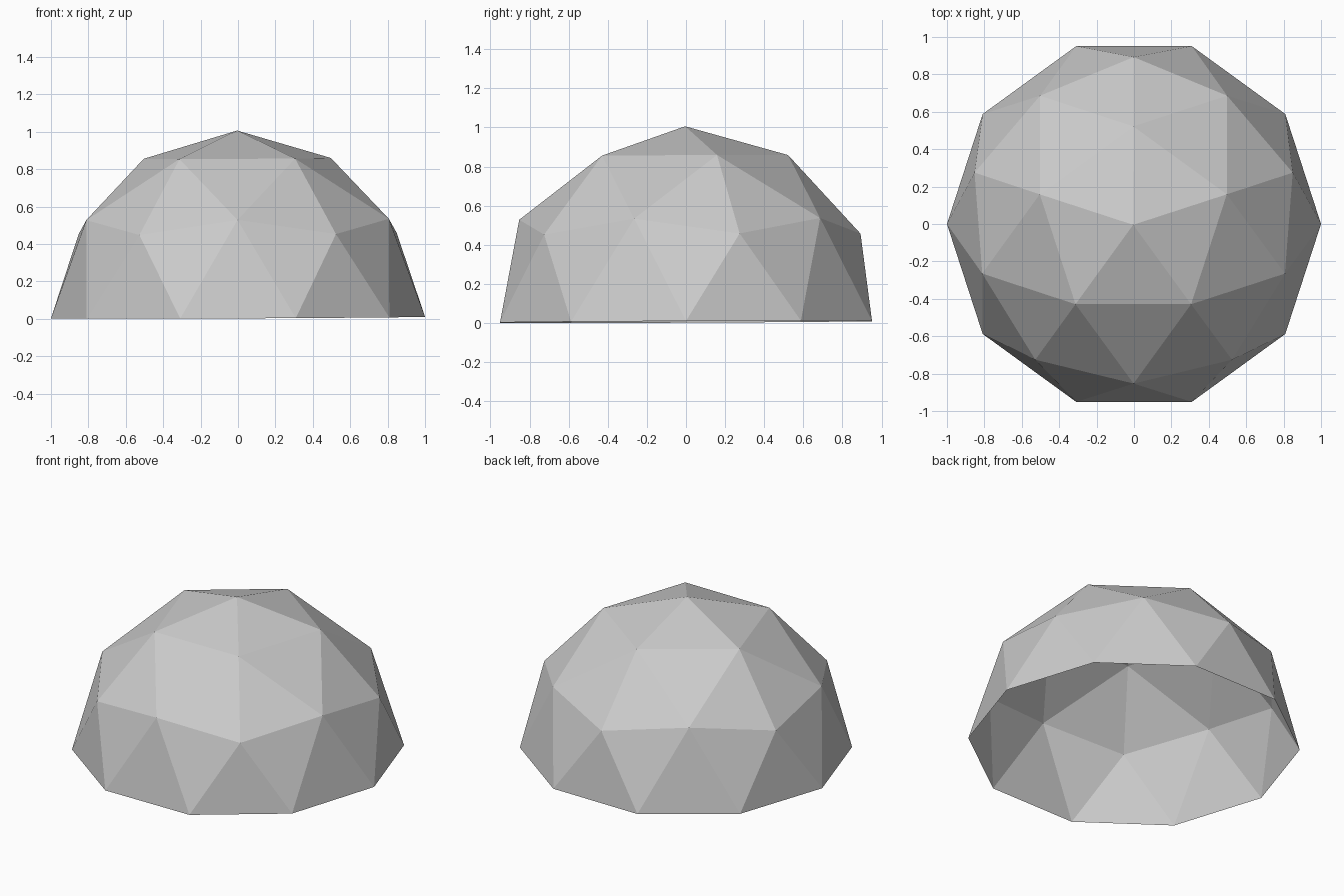
import bpy
import bmesh
from math import radians
from mathutils import Matrix

cube = bpy.data.objects.get("Cube")
if cube:
    bpy.data.objects.remove(cube, do_unlink=True)

# One plain grey for the shell
grey = bpy.data.materials.new("plain grey")
grey.use_nodes = True
colour = (0.6, 0.6, 0.6, 1)
grey.diffuse_color = colour
grey.node_tree.nodes["Principled BSDF"].inputs["Base Color"].default_value = colour

# Two-frequency geodesic sphere, lower half removed to leave an open dome
bm = bmesh.new()
bmesh.ops.create_icosphere(bm, subdivisions=2, radius=1)
lower = [f for f in bm.faces if f.calc_center_median().z < 0]
bmesh.ops.delete(bm, geom=lower, context='FACES')

# Turn a ridge vertex to the back, then lean the dome very slightly
turn = Matrix.Rotation(radians(90), 4, 'Z')
lean = Matrix.Rotation(radians(0.25), 4, 'X') @ Matrix.Rotation(radians(-0.25), 4, 'Y')
bmesh.ops.transform(bm, matrix=lean @ turn, verts=bm.verts)

# Rest the lowest rim corner on the ground
floor = min(v.co.z for v in bm.verts)
bmesh.ops.translate(bm, vec=(0, 0, -floor), verts=bm.verts)
bmesh.ops.recalc_face_normals(bm, faces=bm.faces)
for face in bm.faces:
    face.smooth = False

mesh = bpy.data.meshes.new("dome_shell")
bm.to_mesh(mesh)
bm.free()
mesh.materials.append(grey)
dome = bpy.data.objects.new("dome_shell", mesh)
bpy.context.collection.objects.link(dome)
